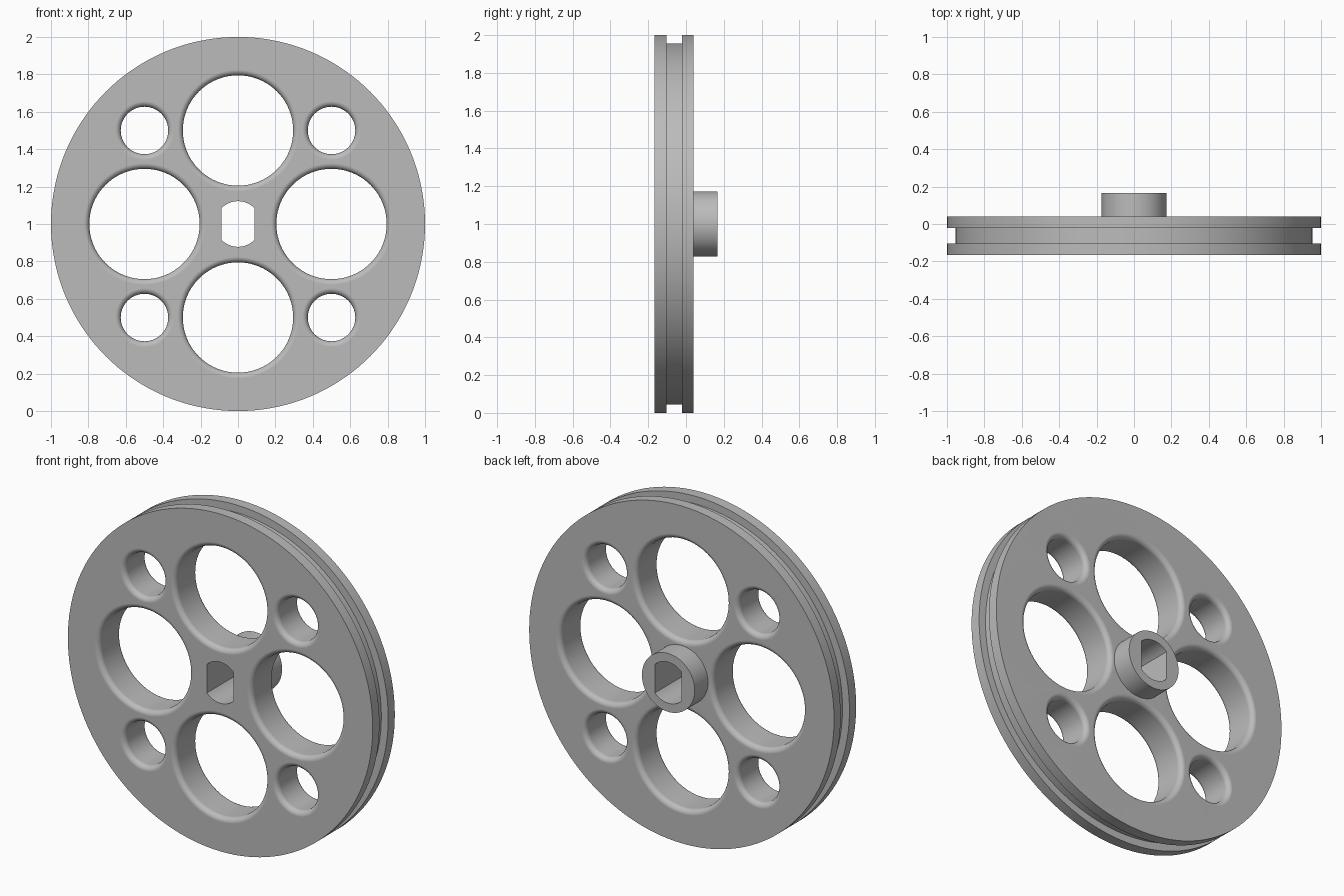
import bpy, bmesh
from math import sin, cos, pi, radians, acos

cube = bpy.data.objects.get("Cube")
if cube:
    bpy.data.objects.remove(cube, do_unlink=True)

FRONT, BACK, HUB_END = -0.166, 0.041, 0.166
RIM, GROOVE, HUB = 1.0, 0.955, 0.173
FILLET = 0.03

grey = bpy.data.materials.new("plain grey")
grey.use_nodes = True
grey.diffuse_color = (0.5, 0.5, 0.5, 1)
grey.node_tree.nodes["Principled BSDF"].inputs["Base Color"].default_value = (0.5, 0.5, 0.5, 1)


def loft(bm, rings):
    """Skin a list of equal-length point rings and cap both ends."""
    loops = [[bm.verts.new(p) for p in ring] for ring in rings]
    n = len(loops[0])
    for a, b in zip(loops, loops[1:]):
        for i in range(n):
            j = (i + 1) % n
            bm.faces.new((a[i], a[j], b[j], b[i]))
    bm.faces.new(loops[0][::-1])
    bm.faces.new(loops[-1])


def lathe(bm, profile, segments, cx=0, cz=1):
    """Revolve (radius, y) points about an axis along y."""
    angles = [2 * pi * i / segments for i in range(segments)]
    loft(bm, [[(cx + r * cos(a), y, cz + r * sin(a)) for a in angles] for r, y in profile])


def make_object(name, bm):
    bmesh.ops.recalc_face_normals(bm, faces=bm.faces)
    mesh = bpy.data.meshes.new(name)
    bm.to_mesh(mesh)
    bm.free()
    mesh.materials.append(grey)
    obj = bpy.data.objects.new(name, mesh)
    bpy.context.collection.objects.link(obj)
    return obj


# Grooved disc with the hub boss on its back
bm = bmesh.new()
lathe(bm, [(RIM, FRONT), (RIM, -0.103), (GROOVE, -0.103), (GROOVE, -0.021),
           (RIM, -0.021), (RIM, BACK), (HUB, BACK), (HUB, HUB_END)], 144)
wheel = make_object("grooved_wheel", bm)


# Round holes with filleted edges on both faces
def hole_profile(radius, steps=8):
    arc = [(radius + FILLET * (1 - sin(t)), FILLET * (1 - cos(t)))
           for t in (pi / 2 * i / steps for i in range(steps + 1))]
    flare = radius + FILLET
    return ([(flare, FRONT - 0.02)] + [(r, FRONT + d) for r, d in arc]
            + [(r, BACK - d) for r, d in reversed(arc)] + [(flare, BACK + 0.02)])


bm = bmesh.new()
for x, z in ((0.5, 0), (-0.5, 0), (0, 0.5), (0, -0.5)):
    lathe(bm, hole_profile(0.295), 80, x, 1 + z)
for x in (-0.5, 0.5):
    for z in (-0.5, 0.5):
        lathe(bm, hole_profile(0.127), 56, x, 1 + z)

# Shaft bore: a circle with two flat sides
bore_r, flat_x = 0.122, 0.088
start = acos(flat_x / bore_r)
arc = [start + (pi - 2 * start) * i / 16 for i in range(17)]
outline = [(bore_r * cos(a), bore_r * sin(a)) for a in arc + [a + pi for a in arc]]
loft(bm, [[(x, y, 1 + z) for x, z in outline] for y in (FRONT - 0.05, HUB_END + 0.05)])
cutter = make_object("hole_cutter", bm)
cutter.hide_render = True

# Cut the holes, then smooth the curved surfaces
bpy.ops.object.select_all(action="DESELECT")
wheel.select_set(True)
bpy.context.view_layer.objects.active = wheel
cut = wheel.modifiers.new("holes", "BOOLEAN")
cut.operation, cut.solver, cut.object = "DIFFERENCE", "EXACT", cutter
bpy.ops.object.modifier_apply(modifier=cut.name)
bpy.data.objects.remove(cutter, do_unlink=True)

bpy.ops.object.shade_smooth_by_angle(angle=radians(30))
weighted = wheel.modifiers.new("flat_face_normals", "WEIGHTED_NORMAL")
weighted.keep_sharp = True
